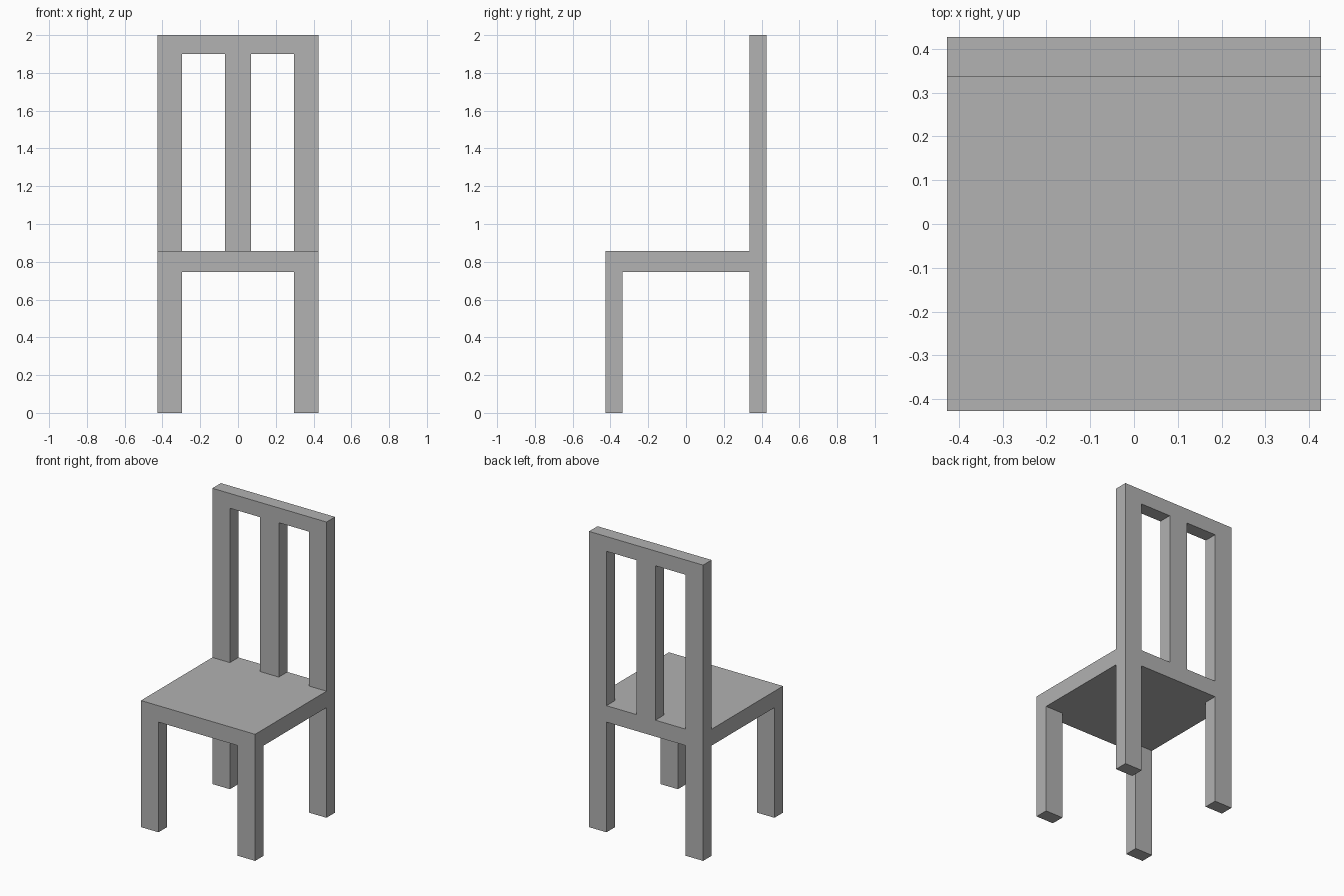
import bpy
import bmesh
from math import radians
from mathutils import Vector

cube = bpy.data.objects.get("Cube")
if cube:
    bpy.data.objects.remove(cube, do_unlink=True)

grey = bpy.data.materials.new("plain grey")
grey.use_nodes = True
grey.diffuse_color = (0.445, 0.445, 0.445, 1)
grey.node_tree.nodes["Principled BSDF"].inputs["Base Color"].default_value = grey.diffuse_color

# Main measurements
HALF = 0.427        # half width and half depth
HEIGHT = 2.0
POST_X = 0.296      # inner face of the posts, across
POST_Y = 0.336      # inner face of the posts, front to back
SPLAT = 0.07        # half width of the centre splat
SEAT_LOW, SEAT_TOP = 0.745, 0.856
RAIL_LOW = 1.9
OUT = 0.6           # beyond the outer faces


def box(name, low, high):
    """Box between two opposite corners."""
    low, high = Vector(low), Vector(high)
    bm = bmesh.new()
    bmesh.ops.create_cube(bm, size=1)
    bmesh.ops.scale(bm, vec=high - low, verts=bm.verts)
    bmesh.ops.translate(bm, vec=(low + high) / 2, verts=bm.verts)
    mesh = bpy.data.meshes.new(name)
    bm.to_mesh(mesh)
    bm.free()
    mesh.materials.append(grey)
    obj = bpy.data.objects.new(name, mesh)
    bpy.context.collection.objects.link(obj)
    return obj


# Solid block from which the one-piece chair is carved
chair = box("chair", (-HALF, -HALF, 0), (HALF, HALF, HEIGHT))

cutters = [
    # Sitting space above the seat
    box("sitting_space", (-OUT, -OUT, SEAT_TOP), (OUT, POST_Y, HEIGHT + 1)),
    # Gaps between the legs, front to back and side to side
    box("leg_gap_lengthways", (-POST_X, -OUT, -1), (POST_X, OUT, SEAT_LOW)),
    box("leg_gap_sideways", (-OUT, -POST_Y, -1), (OUT, POST_Y, SEAT_LOW)),
    # Openings either side of the centre splat
    box("left_back_opening", (SPLAT, 0, SEAT_TOP), (POST_X, OUT, RAIL_LOW)),
    box("right_back_opening", (-POST_X, 0, SEAT_TOP), (-SPLAT, OUT, RAIL_LOW)),
]
for cutter in cutters:
    cutter.hide_render = True
    cut = chair.modifiers.new(cutter.name, "BOOLEAN")
    cut.operation = "DIFFERENCE"
    cut.solver = "EXACT"
    cut.object = cutter

# Bake the cuts and discard the cutters
graph = bpy.context.evaluated_depsgraph_get()
carved = bpy.data.meshes.new_from_object(chair.evaluated_get(graph))
chair.modifiers.clear()
chair.data = carved
for cutter in cutters:
    bpy.data.objects.remove(cutter, do_unlink=True)

# Merge flush faces so every side is one clean flat surface
bm = bmesh.new()
bm.from_mesh(carved)
bmesh.ops.remove_doubles(bm, verts=bm.verts, dist=0.0001)
bmesh.ops.dissolve_limit(bm, angle_limit=radians(1), verts=bm.verts, edges=bm.edges)
bm.to_mesh(carved)
bm.free()
